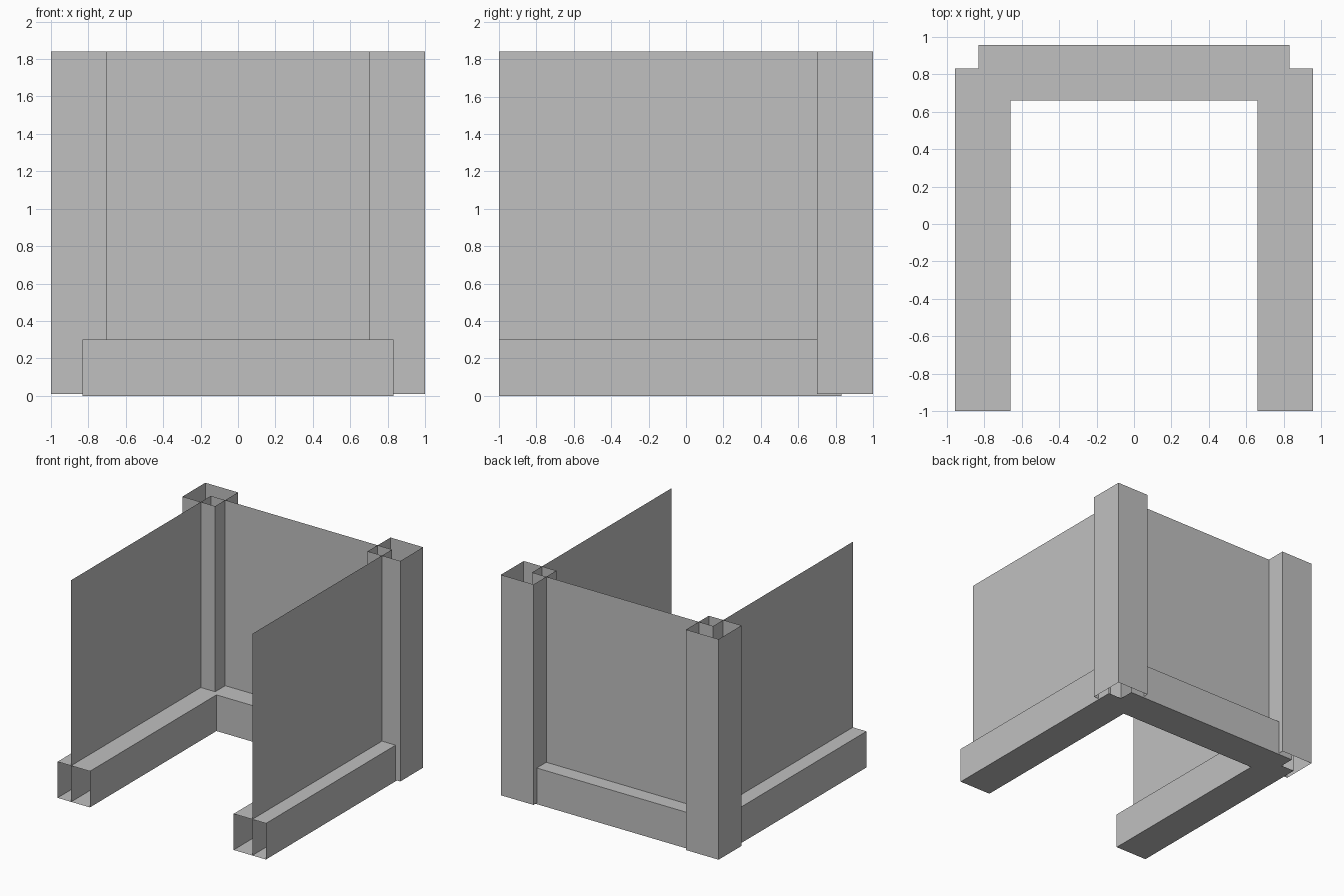
import bpy

cube = bpy.data.objects.get("Cube")
if cube:
    bpy.data.objects.remove(cube, do_unlink=True)

# Main dimensions
TOP = 1.84       # top of panels and posts
BASE = 0.30      # top of the base beams
PANEL = 0.832    # centre plane of the panels
INNER = 0.66     # inner side of the base beams
OUTER = 0.957    # outer side of the base beams
POST = 0.70      # inner side of the corner posts

grey = bpy.data.materials.new("plain_grey")
grey.use_nodes = True
colour = (0.53, 0.53, 0.53, 1)
grey.diffuse_color = colour
grey.node_tree.nodes["Principled BSDF"].inputs["Base Color"].default_value = colour


def add_mesh(name, verts, faces):
    mesh = bpy.data.meshes.new(name)
    mesh.from_pydata(verts, [], faces)
    mesh.materials.append(grey)
    obj = bpy.data.objects.new(name, mesh)
    bpy.context.collection.objects.link(obj)
    return obj


def upright_sheet(name, path, low, high, closed=False):
    """Thin vertical sheet following a plan path."""
    n = len(path)
    verts = [(x, y, z) for z in (low, high) for x, y in path]
    count = n if closed else n - 1
    faces = [(i, (i + 1) % n, n + (i + 1) % n, n + i) for i in range(count)]
    return add_mesh(name, verts, faces)


def flat_plate(name, half, z, up):
    """Horizontal plate from the +x half of its outline."""
    outline = half + [(-x, y) for x, y in reversed(half)]
    if not up:
        outline.reverse()
    return add_mesh(name, [(x, y, z) for x, y in outline], [range(len(outline))])


# Three panels enclosing the sides and back, running down through the base
upright_sheet("wall_panels", [(PANEL, -1), (PANEL, PANEL),
                              (-PANEL, PANEL), (-PANEL, -1)], 0, TOP)

# Base beams: closed above and below, open at the front ends
plan = [(INNER, INNER), (INNER, -1), (OUTER, -1),
        (OUTER, PANEL), (PANEL, PANEL), (PANEL, OUTER)]
flat_plate("base_top", plan, BASE, True)
flat_plate("base_bottom", plan, 0, False)

for label, y in (("inner", INNER), ("outer", OUTER)):
    upright_sheet(f"back_base_{label}_side", [(PANEL, y), (-PANEL, y)], 0, BASE)

for side, s in (("left", 1), ("right", -1)):
    for label, x in (("inner", INNER), ("outer", OUTER)):
        upright_sheet(f"{side}_base_{label}_side",
                      [(s * x, -1), (s * x, PANEL)], 0, BASE)
    # Hollow square corner post
    upright_sheet(f"{side}_corner_post",
                  [(s * POST, POST), (s, POST), (s, 1), (s * POST, 1)][::s],
                  0.01, TOP, closed=True)
